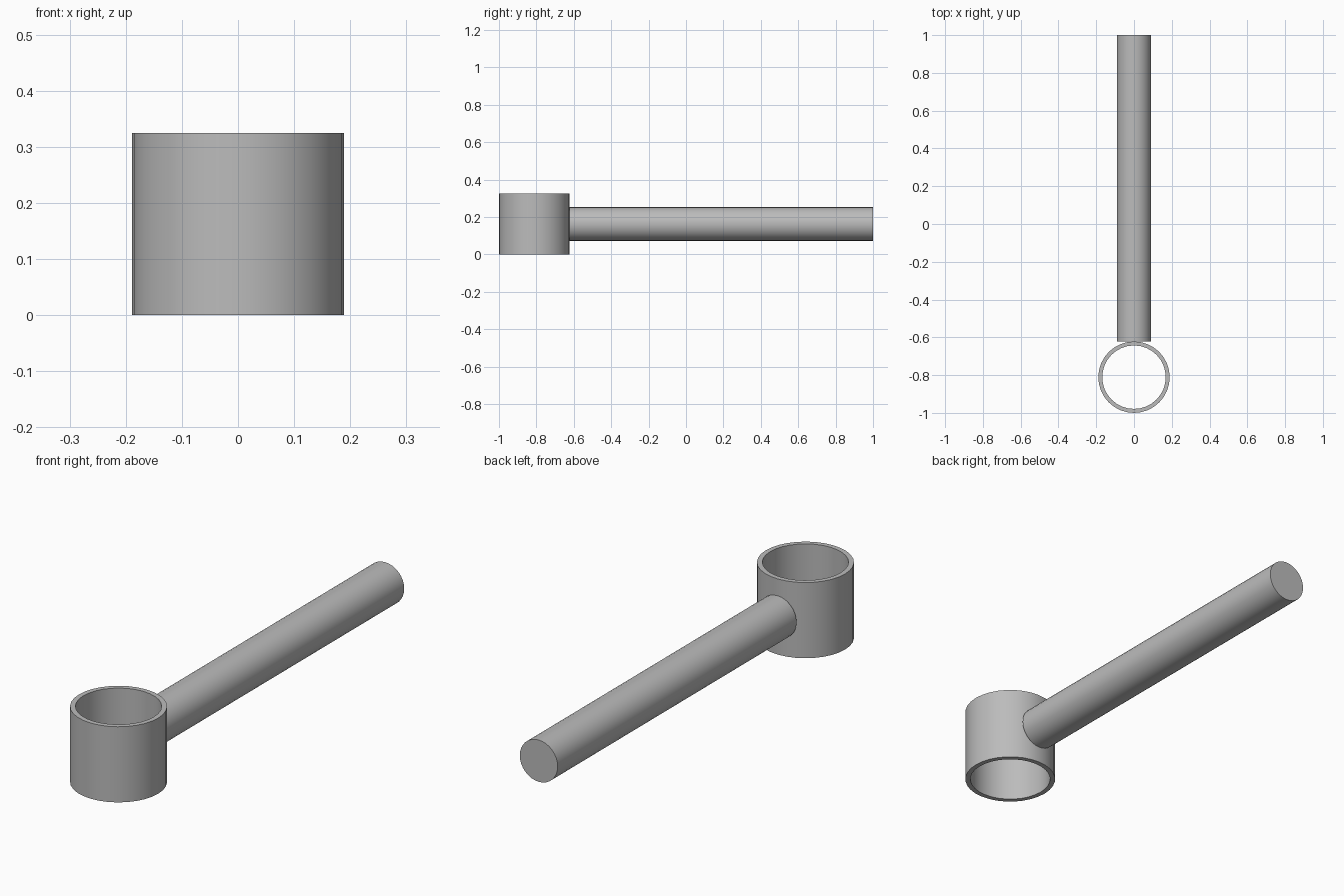
import bpy
import bmesh
from math import pi, sin, cos
from mathutils import Matrix

cube = bpy.data.objects.get("Cube")
if cube:
    bpy.data.objects.remove(cube, do_unlink=True)

SIDES = 32
OUTER, INNER, HEIGHT = 0.189, 0.168, 0.325
RING_Y = OUTER - 1
ROD_RADIUS = 0.09
ROD_START = RING_Y + OUTER

grey = bpy.data.materials.new("plain grey")
grey.use_nodes = True
colour = (0.5, 0.5, 0.5, 1)
grey.diffuse_color = colour
grey.node_tree.nodes["Principled BSDF"].inputs["Base Color"].default_value = colour


def add_object(name, bm):
    bmesh.ops.recalc_face_normals(bm, faces=bm.faces)
    mesh = bpy.data.meshes.new(name)
    bm.to_mesh(mesh)
    bm.free()
    mesh.materials.append(grey)
    obj = bpy.data.objects.new(name, mesh)
    bpy.context.collection.objects.link(obj)
    bpy.ops.object.select_all(action="DESELECT")
    obj.select_set(True)
    bpy.context.view_layer.objects.active = obj
    bpy.ops.object.shade_smooth_by_angle(angle=pi / 6)
    return obj


# Open collar: a rectangular wall section swept around a vertical axis
bm = bmesh.new()
section = [(INNER, 0), (OUTER, 0), (OUTER, HEIGHT), (INNER, HEIGHT)]
loops = []
for i in range(SIDES):
    a = 2 * pi * i / SIDES
    loops.append([bm.verts.new((r * cos(a), r * sin(a), z)) for r, z in section])
for i, here in enumerate(loops):
    after = loops[(i + 1) % SIDES]
    for j in range(4):
        k = (j + 1) % 4
        bm.faces.new((here[j], after[j], after[k], here[k]))
collar = add_object("collar", bm)
collar.location.y = RING_Y

# Straight handle with flat ends, touching the back of the collar
bm = bmesh.new()
length = 1 - ROD_START
placement = (Matrix.Translation((0, (1 + ROD_START) / 2, HEIGHT / 2))
             @ Matrix.Rotation(pi / 2, 4, "X"))
bmesh.ops.create_cone(bm, cap_ends=True, segments=SIDES, radius1=ROD_RADIUS,
                      radius2=ROD_RADIUS, depth=length, matrix=placement)
add_object("handle", bm)
